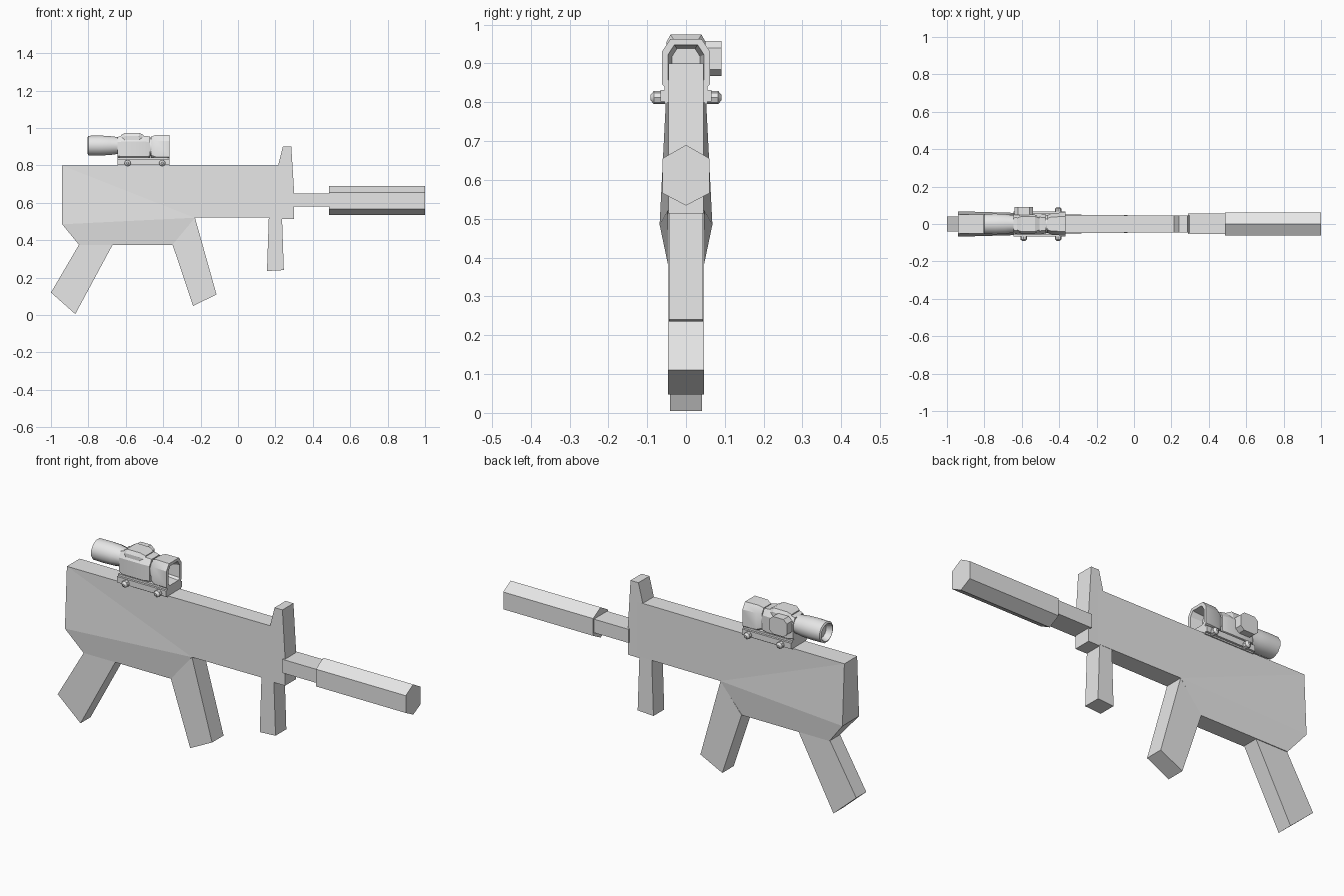
import bpy, bmesh, math

if "Cube" in bpy.data.objects:
    bpy.data.objects.remove(bpy.data.objects["Cube"])

grey = bpy.data.materials.new("light_grey")
grey.diffuse_color = (0.8, 0.8, 0.8, 1)
grey.use_nodes = True
grey.node_tree.nodes["Principled BSDF"].inputs["Base Color"].default_value = grey.diffuse_color


def finish(name, bm, smooth=None):
    bmesh.ops.recalc_face_normals(bm, faces=bm.faces)
    me = bpy.data.meshes.new(name)
    bm.to_mesh(me)
    bm.free()
    me.materials.append(grey)
    ob = bpy.data.objects.new(name, me)
    bpy.context.collection.objects.link(ob)
    if smooth:
        bpy.ops.object.select_all(action='DESELECT')
        ob.select_set(True)
        bpy.context.view_layer.objects.active = ob
        bpy.ops.object.shade_smooth_by_angle(angle=math.radians(smooth))
    return ob


def slab(name, outline, side_faces=None, y=0.0):
    """Side outline of (x, z, half width) points, mirrored across y."""
    bm = bmesh.new()
    rows = [[bm.verts.new((x, y + s * w, z)) for x, z, w in outline] for s in (-1, 1)]
    n = len(outline)
    for row in rows:
        for ids in side_faces or [range(n)]:
            bm.faces.new([row[i] for i in ids])
    for i in range(n):
        j = (i + 1) % n
        bm.faces.new((rows[0][i], rows[0][j], rows[1][j], rows[1][i]))
    return finish(name, bm)


def plain(name, points, w, y=0.0):
    return slab(name, [(x, z, w) for x, z in points], y=y)


def box(name, x0, x1, y0, y1, z0, z1):
    return plain(name, [(x0, z0), (x1, z0), (x1, z1), (x0, z1)], (y1 - y0) / 2, (y0 + y1) / 2)


def loft(name, rings, section, smooth=None, zc=0.0):
    """Rings of (x, y scale, z scale) along x over a (y, z) section."""
    bm = bmesh.new()
    loops = [[bm.verts.new((x, sy * a, zc + sz * b)) for a, b in section] for x, sy, sz in rings]
    n = len(section)
    for p, q in zip(loops, loops[1:]):
        for i in range(n):
            j = (i + 1) % n
            bm.faces.new((p[i], p[j], q[j], q[i]))
    bm.faces.new(loops[0])
    bm.faces.new(loops[-1])
    return finish(name, bm, smooth)


def polygon(n, turn=0.0):
    return [(math.cos(2 * math.pi * (i + turn) / n), math.sin(2 * math.pi * (i + turn) / n))
            for i in range(n)]


# receiver, wide at the rear and tapering to the front and the belly
slab("receiver", [(-.94, .80, .052), (-.94, .485, .068), (-.85, .375, .045), (-.35, .375, .045),
                  (-.23, .52, .048), (.25, .52, .045), (.25, .80, .045)],
     [(0, 1, 4), (0, 4, 5, 6), (1, 2, 3, 4)])

# front post with sight, and the three legs
plain("front_post", [(.215, .80), (.24, .90), (.285, .90), (.30, .66), (.30, .513), (.235, .513)], .045)
plain("stock_leg", [(-.85, .376), (-1.0, .12), (-.87, .005), (-.67, .376)], .041)
plain("rear_grip", [(-.35, .376), (-.24, .048), (-.115, .11), (-.23, .52)], .047)
plain("front_grip", [(.165, .53), (.155, .235), (.245, .24), (.235, .53)], .044)

# barrel and six-sided muzzle tube
box("barrel", .29, .50, -.053, .055, .58, .65)
loft("muzzle_tube", [(.487, 1, 1), (1.0, 1, 1)],
     [(0, .078), (.061, .043), (.061, -.046), (0, -.078), (-.061, -.046), (-.061, .043)], zc=.612)

# sight mount rail with side clamps and bolts
box("sight_rail", -.645, -.365, -.055, .055, .795, .842)
for s in (-1, 1):
    box("rail_clamp", -.645, -.365, min(s * .05, s * .066), max(s * .05, s * .066), .802, .832)
    for x in (-.59, -.405):
        bm = bmesh.new()
        rows = [[bm.verts.new((x + r * a, s * y, .812 + r * b)) for a, b in polygon(8)]
                for y, r in ((.055, .017), (.083, .017), (.092, .006))]
        for p, q in zip(rows, rows[1:]):
            for i in range(8):
                j = (i + 1) % 8
                bm.faces.new((p[i], p[j], q[j], q[i]))
        bm.faces.new(rows[-1])
        finish("rail_bolt", bm, 30)

# eyepiece tube with a recessed rear
loft("eyepiece", [(-.775, .035, .035), (-.805, .047, .045), (-.80, .056, .054), (-.74, .057, .055),
                  (-.69, .055, .053), (-.645, .048, .047), (-.60, .048, .047)], polygon(12, .5), 40, .906)

# sight body and raised middle band
eight = [(1, .5), (.65, 1), (-.65, 1), (-1, .5), (-1, -.8), (-.75, -1), (.75, -1), (1, -.8)]
loft("sight_body", [(-.645, .050, .055), (-.62, .056, .062), (-.50, .056, .062), (-.47, .050, .058)],
     eight, 30, .896)
loft("top_band", [(-.625, .8, .85), (-.605, 1, 1), (-.53, 1, 1), (-.505, .8, .85)],
     [(-.05, .06), (-.04, .078), (.04, .078), (.05, .06), (.05, 0), (-.05, 0)], None, .896)
loft("sight_neck", [(-.51, .047, .050), (-.44, .050, .055)], polygon(12, .5), 40, .898)

# open front hood: the last rings turn back inside
loft("front_hood", [(-.465, .046, .055), (-.44, .058, .065), (-.365, .062, .065), (-.365, .046, .050),
                    (-.425, .036, .040)], eight, 30, .898)

# side adjustment knob
plain("side_knob", [(-.64, .885), (-.62, .868), (-.56, .868), (-.54, .885),
                    (-.54, .94), (-.56, .958), (-.62, .958), (-.64, .94)], .022, .070)
